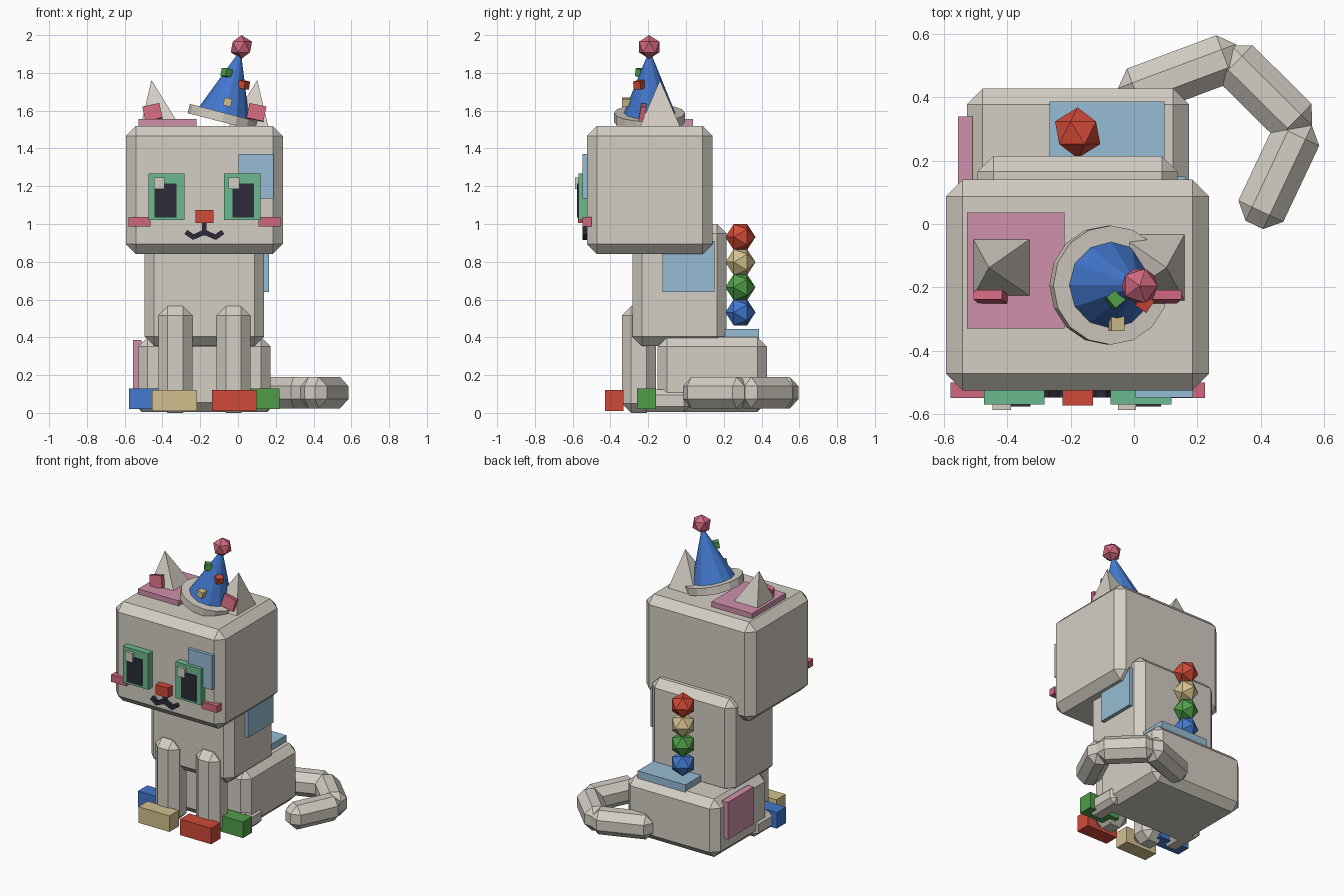
import bpy, bmesh, math
from mathutils import Matrix, Vector

if "Cube" in bpy.data.objects:
    bpy.data.objects.remove(bpy.data.objects["Cube"])

CX = -0.178  # mirror plane of the cat's body and face


def material(name, rgb):
    m = bpy.data.materials.new(name)
    lin = [((c / 255 + 0.055) / 1.055) ** 2.4 for c in rgb]
    m.diffuse_color = (*lin, 1)
    m.use_nodes = True
    m.node_tree.nodes["Principled BSDF"].inputs["Base Color"].default_value = m.diffuse_color
    return m


FUR = material("warm grey", (212, 206, 196))
RED = material("red", (208, 74, 56))
BLUE = material("blue", (66, 120, 206))
GREEN = material("green", (80, 158, 72))
TAN = material("tan", (210, 192, 142))
EYE = material("mint green", (108, 186, 142))
SKY = material("pale blue", (150, 188, 211))
PINK = material("pale pink", (208, 144, 170))
ROSE = material("rose", (208, 104, 126))
DARK = material("dark navy", (44, 43, 58))


def finish(name, bm, mat, matrix=None):
    if matrix:
        bm.transform(matrix)
    bmesh.ops.recalc_face_normals(bm, faces=bm.faces)
    me = bpy.data.meshes.new(name)
    bm.to_mesh(me)
    bm.free()
    me.materials.append(mat)
    ob = bpy.data.objects.new(name, me)
    bpy.context.collection.objects.link(ob)
    return ob


def block(name, mat, size, matrix, bevel=0):
    bm = bmesh.new()
    bmesh.ops.create_cube(bm, size=1)
    bm.transform(Matrix.Diagonal((*size, 1)))
    if bevel:
        bmesh.ops.bevel(bm, geom=bm.edges[:], offset=bevel, segments=1,
                        profile=0.5, affect='EDGES')
    return finish(name, bm, mat, matrix)


def box(name, mat, x, y, z, bevel=0):
    size = [b - a for a, b in (x, y, z)]
    mid = [(a + b) / 2 for a, b in (x, y, z)]
    return block(name, mat, size, Matrix.Translation(mid), bevel)


def flip(x):
    return (2 * CX - x[1], 2 * CX - x[0])


def pair(name, mats, x, y, z, bevel=0):
    box("right_" + name, mats[0], x, y, z, bevel)
    box("left_" + name, mats[-1], flip(x), y, z, bevel)


def cone(name, mat, r1, r2, z0, z1, sides, matrix):
    bm = bmesh.new()
    bmesh.ops.create_cone(bm, cap_ends=True, segments=sides, radius1=r1,
                          radius2=r2, depth=z1 - z0)
    return finish(name, bm, mat, matrix @ Matrix.Translation((0, 0, (z0 + z1) / 2)))


def ball(name, mat, r, matrix):
    bm = bmesh.new()
    bmesh.ops.create_icosphere(bm, subdivisions=1, radius=r)
    return finish(name, bm, mat, matrix)


# Body and head
box("head", FUR, (-0.594, 0.237), (-0.525, 0.14), (0.84, 1.52), 0.053)
box("chest", FUR, (-0.494, 0.138), (-0.283, 0.215), (0.354, 1.0), 0.05)
box("haunches", FUR, (-0.528, 0.173), (-0.15, 0.428), (0.005, 0.402), 0.05)

# Legs and coloured toes
pair("front_leg", [FUR], (-0.114, 0.066), (-0.34, -0.16), (0, 0.565), 0.05)
pair("hind_leg", [FUR], (0.06, 0.185), (-0.24, 0.02), (0.005, 0.125), 0.03)
pair("front_toe", [RED, TAN], (-0.138, 0.098), (-0.43, -0.33), (0.01, 0.12))
pair("hind_toe", [GREEN, BLUE], (-0.01, 0.22), (-0.26, -0.16), (0.02, 0.13))

# Tail: three bevelled bars curling around
tail = [((-0.04, 0.40), (0.332, 0.539)), ((0.285, 0.542), (0.54, 0.29)),
        ((0.534, 0.324), (0.38, -0.003))]
for i, (a, b) in enumerate(tail):
    a, b = Vector((*a, 0.107)), Vector((*b, 0.107))
    d = b - a
    m = Matrix.Translation((a + b) / 2) @ Matrix.Rotation(math.atan2(d.y, d.x), 4, 'Z')
    block(f"tail_segment_{i + 1}", FUR, (d.length, 0.157, 0.165), m, 0.048)

# Coloured patches on the fur
box("head_top_patch", PINK, (-0.527, -0.219), (-0.33, 0.037), (1.50, 1.555))
box("haunch_side_patch", PINK, (-0.556, -0.51), (0.06, 0.34), (0.13, 0.385))
box("haunch_top_patch", SKY, (-0.266, 0.096), (0.12, 0.386), (0.38, 0.445))
box("chest_side_patch", SKY, (0.11, 0.163), (-0.124, 0.15), (0.64, 0.91))
box("face_patch", SKY, (0.003, 0.187), (-0.547, -0.50), (1.135, 1.37))

# Face
pair("eye", [EYE], (-0.074, 0.118), (-0.57, -0.51), (1.02, 1.268))
pair("pupil", [DARK], (-0.03, 0.086), (-0.576, -0.55), (1.035, 1.215))
for side, x in (("left", -0.446), ("right", -0.05)):
    box(side + "_eye_glint", FUR, (x, x + 0.057), (-0.588, -0.55), (1.184, 1.247))
pair("cheek", [ROSE], (0.108, 0.224), (-0.549, -0.50), (0.988, 1.036))
box("nose", RED, (-0.225, -0.13), (-0.573, -0.51), (1.005, 1.073))
box("mouth_stem", DARK, (CX - 0.012, CX + 0.012), (-0.548, -0.51), (0.94, 1.01))
for s in (-1, 1):
    for i, (a, b) in enumerate((((0, 0.957), (0.062, 0.929)),
                                ((0.054, 0.927), (0.098, 0.958)))):
        dx, dz = s * (b[0] - a[0]), b[1] - a[1]
        m = Matrix.Translation((CX + s * (a[0] + b[0]) / 2, -0.53, (a[1] + b[1]) / 2))
        m = m @ Matrix.Rotation(-math.atan2(dz, dx), 4, 'Y')
        block(f"mouth_{'left' if s < 0 else 'right'}_{i + 1}", DARK,
              (math.hypot(dx, dz), 0.036, 0.026), m)

# Ears: off-centre pyramids with a tilted inner block
for s, side in ((-1, "left"), (1, "right")):
    bm = bmesh.new()
    base = [bm.verts.new((CX + s * x, y, 1.5)) for x, y in
            ((0.118, -0.25), (0.342, -0.25), (0.342, -0.025), (0.118, -0.025))]
    tip = bm.verts.new((CX + s * 0.28, -0.138, 1.762))
    bm.faces.new(base)
    for i in range(4):
        bm.faces.new((base[i], base[(i + 1) % 4], tip))
    finish(side + "_ear", bm, FUR)
    m = Matrix.Translation((CX + s * 0.275, -0.23, 1.59))
    m = m @ Matrix.Rotation(s * math.radians(12), 4, 'Y') @ Matrix.Rotation(math.radians(-10), 4, 'X')
    block(side + "_inner_ear", ROSE, (0.092, 0.03, 0.08), m)

# Party hat, tilted sideways
hat = Matrix.Translation((-0.085, -0.193, 1.54)) @ Matrix.Rotation(math.radians(14.5), 4, 'Y')
cone("hat_brim", FUR, 0.188, 0.188, 0, 0.05, 16, hat)
cone("hat_cone", BLUE, 0.14, 0.008, 0.04, 0.375, 12, hat)
ball("hat_pompom", ROSE, 0.063, Matrix.Translation((0.018, -0.195, 1.937)))
for name, mat, pos, turn in (("green", GREEN, (-0.06, -0.238, 1.8), 40),
                             ("red", RED, (0.031, -0.248, 1.737), -35),
                             ("tan", TAN, (-0.055, -0.315, 1.645), 0)):
    m = Matrix.Translation(pos) @ Matrix.Rotation(math.radians(turn), 4, 'Z')
    m = m @ Matrix.Rotation(math.radians(12), 4, 'Y')
    block(f"hat_{name}_dot", mat, (0.042, 0.045, 0.042), m)

# Column of balls down the back
for i, mat in enumerate((BLUE, GREEN, TAN, RED)):
    m = Matrix.Translation((CX, 0.288, 0.532 + i * 0.133)) @ Matrix.Rotation(math.pi / 2, 4, 'X')
    ball(f"back_ball_{i + 1}", mat, 0.08, m)
